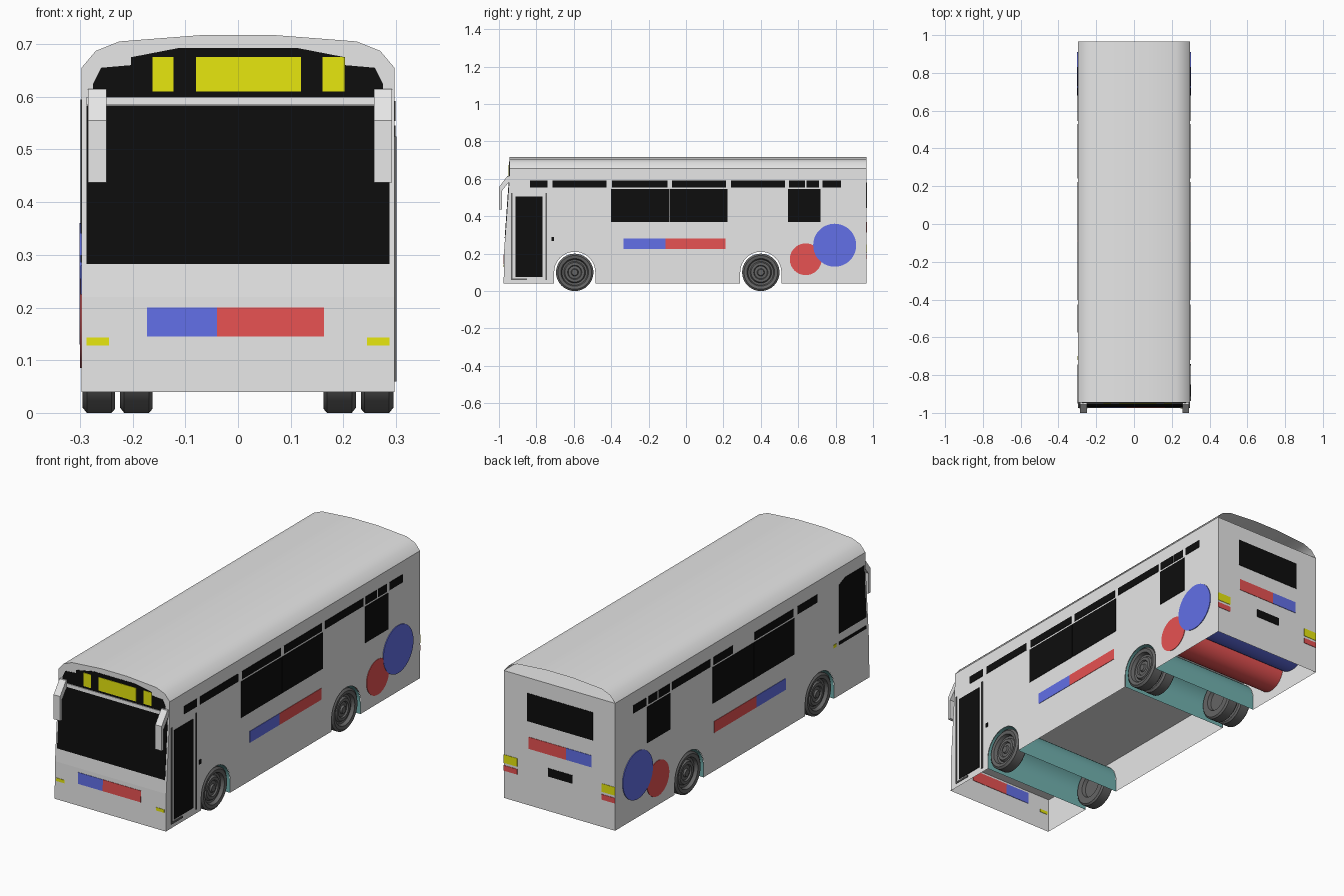
import bpy, bmesh, math
from mathutils import Vector

if "Cube" in bpy.data.objects:
    bpy.data.objects.remove(bpy.data.objects["Cube"])


def mat(name, r, g, b):
    m = bpy.data.materials.new(name)
    m.diffuse_color = (r, g, b, 1)
    m.use_nodes = True
    m.node_tree.nodes["Principled BSDF"].inputs["Base Color"].default_value = m.diffuse_color
    return m


GREY = mat("light grey paint", .8, .8, .8)
BLACK = mat("black glass", .004, .004, .004)
BLUE = mat("blue", .13, .17, .85)
RED = mat("red", .85, .09, .09)
YELLOW = mat("yellow", .9, .9, .005)
TEAL = mat("teal", .17, .45, .44)
TYRE = mat("dark grey rubber", .13, .13, .13)

W, Z0, ZS = .297, .04, .655          # half width, sill height, roof spring line
FRONT, REAR = -.945, .965


def finish(name, bm, m, smooth=None, recalc=True):
    if recalc:
        bmesh.ops.recalc_face_normals(bm, faces=bm.faces[:])
    me = bpy.data.meshes.new(name)
    bm.to_mesh(me)
    bm.free()
    me.materials.append(m)
    ob = bpy.data.objects.new(name, me)
    bpy.context.collection.objects.link(ob)
    if smooth:
        bpy.ops.object.select_all(action='DESELECT')
        ob.select_set(True)
        bpy.context.view_layer.objects.active = ob
        bpy.ops.object.shade_smooth_by_angle(angle=math.radians(smooth))
    return ob


def put(axis, p, d):
    """2D point p plus depth d along the given axis."""
    return Vector((d, p[0], p[1])) if axis == 'X' else Vector((p[0], d, p[1]))


def prism(name, pts, axis, a, b, m, caps=True, closed=True, smooth=None):
    bm = bmesh.new()
    A = [bm.verts.new(put(axis, p, a)) for p in pts]
    B = [bm.verts.new(put(axis, p, b)) for p in pts]
    n = len(pts)
    for i in range(n if closed else n - 1):
        j = (i + 1) % n
        bm.faces.new((A[i], A[j], B[j], B[i]))
    if caps:
        bm.faces.new(A)
        bm.faces.new(B[::-1])
    return finish(name, bm, m, smooth)


def rect(u0, u1, v0, v1):
    return [(u0, v0), (u1, v0), (u1, v1), (u0, v1)]


def side_plate(name, y0, y1, z0, z1, m, sides=(1, -1), t=.002):
    for s in sides:
        prism(name, rect(y0, y1, z0, z1), 'X', s * (W - .002), s * (W + t), m)


def rear_plate(name, x0, x1, z0, z1, m):
    prism(name, rect(x0, x1, z0, z1), 'Y', REAR - .002, REAR + .002, m)


def fy(z):
    """Front face y at height z."""
    return -.975 + .003 * (z - Z0) / .18 if z < .22 else -.972 + .027 * min(1, (z - .22) / .38)


def front_plate(name, x0, x1, z0, z1, m, t=.002):
    pts = [(fy(z0) - t, z0), (fy(z1) - t, z1), (fy(z1) + .002, z1), (fy(z0) + .002, z0)]
    prism(name, pts, 'X', x0, x1, m)


def circle(cy, cz, r, n=48):
    return [(cy + r * math.cos(2 * math.pi * i / n), cz + r * math.sin(2 * math.pi * i / n)) for i in range(n)]


def arch(cy):
    arc = [(cy - .11 * math.cos(math.pi * i / 20), .1 + .11 * math.sin(math.pi * i / 20)) for i in range(21)]
    return [(cy - .11, Z0)] + arc + [(cy + .11, Z0)]


# Body shell: open underneath, with wheel arches cut in the side outlines
AXLES = (-.595, .4)
outline = [(FRONT, ZS), (FRONT, .6), (-.972, .22), (-.975, Z0)] + arch(AXLES[0]) + arch(AXLES[1])
outline += [(REAR, Z0), (REAR, ZS)]
bm = bmesh.new()
L = [bm.verts.new((-W, y, z)) for y, z in outline]
R = [bm.verts.new((W, y, z)) for y, z in outline]
bm.faces.new(L[::-1])
bm.faces.new(R)
for i in (0, 1, 2, len(outline) - 2):
    bm.faces.new((L[i], L[i + 1], R[i + 1], R[i]))
bm.faces.new((L[-1], L[0], R[0], R[-1]))
finish("body_shell", bm, GREY)

# Underfloor panel, facing down
bm = bmesh.new()
bm.faces.new([bm.verts.new(c) for c in ((-W, fy(.21), .21), (-W, REAR, .21), (W, REAR, .21), (W, fy(.21), .21))])
finish("underfloor", bm, GREY, recalc=False)

# Curved roof, open at the back end
half = [(W, ZS), (.27, .687), (.225, .705), (.07, .717)]
roof = half + [(-x, z) for x, z in half[::-1]]
prism("roof", roof, 'Y', FRONT, REAR, GREY, caps=False, closed=False, smooth=32)
prism("roof_front_cap", roof, 'Y', FRONT, FRONT + .004, GREY)

# Wheel arch liners and wheels
profile = [(0, .287), (.016, .287), (.02, .279), (.034, .277), (.038, .284), (.052, .284), (.058, .274),
           (.068, .276), (.074, .292), (.09, .295), (.1, .287), (.1, .24), (.092, .233), (.06, .233),
           (.055, .25), (0, .25)]


def wheel(name, cy, side, shift, n=40):
    bm = bmesh.new()
    rings = []
    for r, x in profile:
        px = side * (x - shift)
        if r == 0:
            rings.append([bm.verts.new((px, cy, .1))] * n)
        else:
            rings.append([bm.verts.new((px, y, z)) for y, z in circle(cy, .1, r, n)])
    for a, b in zip(rings, rings[1:]):
        for i in range(n):
            j = (i + 1) % n
            bm.faces.new(list(dict.fromkeys((a[i], a[j], b[j], b[i]))))
    finish(name, bm, TYRE, 30)


for cy in AXLES:
    prism("wheel_arch_liner", arch(cy), 'X', -W + .001, W - .001, TEAL, caps=False, closed=False, smooth=30)
    for s in (1, -1):
        wheel("outer_wheel", cy, s, 0)
        if cy > 0:
            wheel("inner_rear_wheel", cy, s, .071)

# Coloured drums running through the tail, seen as discs on both sides
prism("red_disc", circle(.64, .17, .085), 'X', -.2995, .2995, RED, smooth=30)
prism("blue_disc", circle(.795, .245, .115), 'X', -.3005, .3005, BLUE, smooth=30)

# Side windows and stripes, both sides
for y0, y1 in ((-.402, -.092), (-.088, .222), (.545, .72)):
    side_plate("side_window", y0, y1, .37, .545, BLACK)
side_plate("side_stripe_blue", -.335, -.11, .225, .28, BLUE)
side_plate("side_stripe_red", -.11, .21, .225, .28, RED)
shared = [(-.395, -.1), (.24, .53), (.55, .635), (.643, .71), (.73, .83)]
for y0, y1 in shared:
    side_plate("upper_window", y0, y1, .554, .592, BLACK)
for y0, y1 in ((-.835, -.74), (-.715, -.425), (-.075, .215)):
    side_plate("upper_window", y0, y1, .554, .592, BLACK, (1,))
for y0, y1 in ((-.575, -.425), (.07, .215)):
    side_plate("upper_window", y0, y1, .554, .592, BLACK, (-1,))

# Passenger door on the right
side_plate("door_glass", -.912, -.768, .075, .505, BLACK, (1,))
for y in (-.936, -.75):
    side_plate("door_rail", y, y + .008, .06, .525, TYRE, (1,), .004)
side_plate("door_step", -.93, -.85, .06, .068, TYRE, (1,), .004)
side_plate("door_button", -.72, -.706, .267, .288, BLACK, (1,))

# Driver window on the left
prism("driver_window", [(-.95, .34), (-.745, .34), (-.745, .575), (-.79, .595), (-.935, .595)],
      'X', -W + .002, -W - .002, BLACK)
side_plate("driver_window_strip", -.95, -.745, .285, .3, BLACK, (-1,))
side_plate("side_marker", -.72, -.7, .285, .3, YELLOW, (-1,))

# Front: windscreen, ledge, stripe, lights
front_plate("windscreen", -.288, .288, .283, .583, BLACK)
front_plate("windscreen_ledge", -.288, .288, .584, .6, GREY, .006)
front_plate("front_stripe_blue", -.173, -.04, .145, .2, BLUE)
front_plate("front_stripe_red", -.04, .163, .145, .2, RED)
for s in (1, -1):
    front_plate("front_light", s * .245, s * .288, .128, .143, YELLOW)

# Destination display
h = [(.275, .6), (.275, .625), (.26, .655), (.203, .66), (.203, .675), (.11, .693)]
prism("display_panel", h + [(-x, z) for x, z in h[::-1]], 'Y', FRONT - .002, FRONT + .002, BLACK)
for x0, x1 in ((-.162, -.122), (-.08, .12), (.16, .202)):
    prism("display_screen", rect(x0, x1, .61, .675), 'Y', FRONT - .004, FRONT, YELLOW)

# Hanging mirrors
mirror = [(-1, .437), (-.985, .437), (-.985, .535), (-.945, .585), (-.945, .615), (-.955, .615), (-1, .555)]
for x0, x1 in ((.258, .292), (-.285, -.25)):
    prism("wing_mirror", mirror, 'X', x0, x1, GREY)

# Rear: window, stripe, plate, lights
rear_plate("rear_window", -.178, .172, .445, .58, BLACK)
rear_plate("rear_stripe_red", -.035, .165, .313, .37, RED)
rear_plate("rear_stripe_blue", -.172, -.035, .313, .37, BLUE)
rear_plate("rear_plate", -.07, .06, .207, .247, BLACK)
for s in (1, -1):
    rear_plate("rear_indicator", s * .225, s * .297, .21, .25, YELLOW)
    rear_plate("rear_brake_light", s * .225, s * .297, .172, .198, RED)
